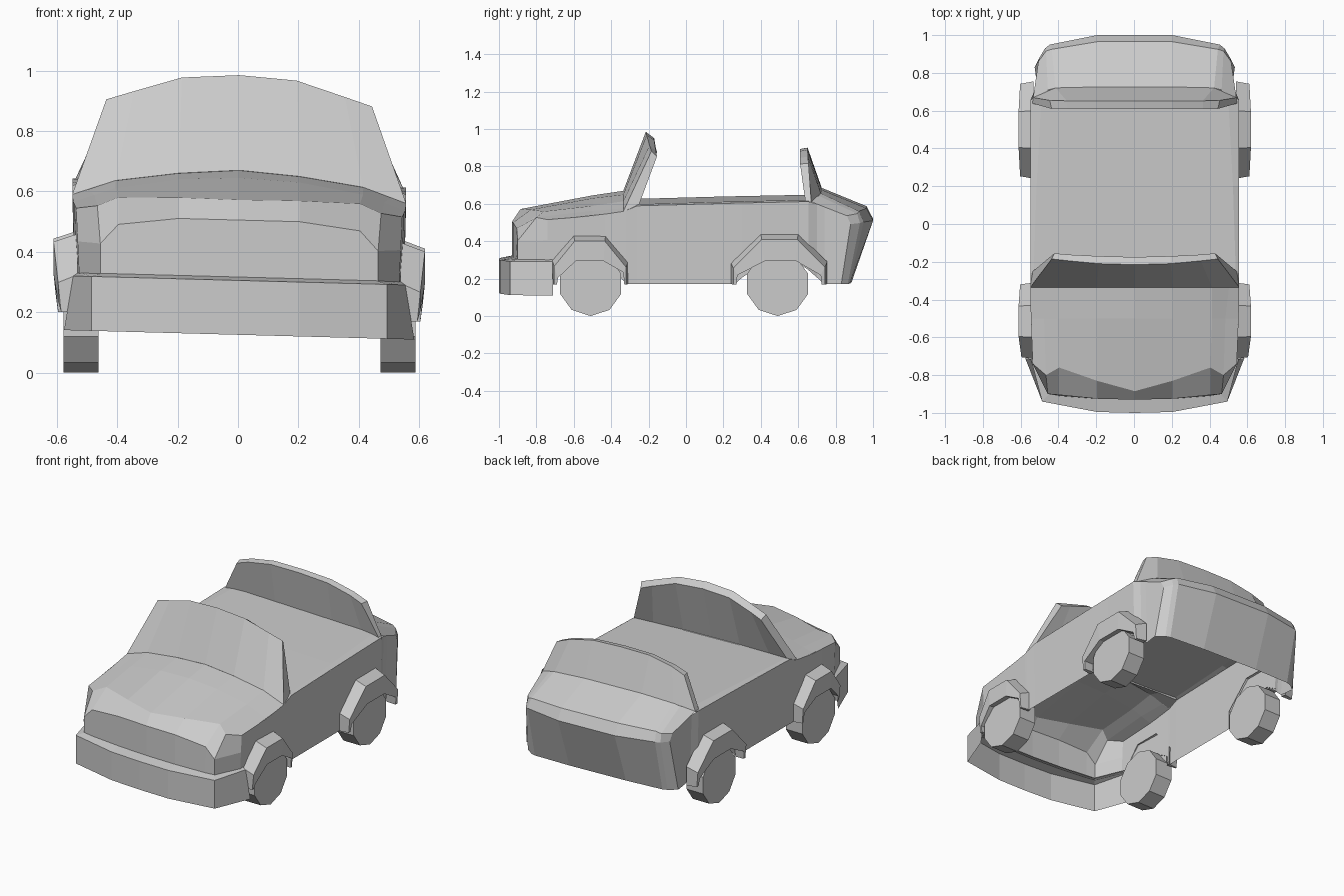
import bpy, bmesh, math

if "Cube" in bpy.data.objects:
    bpy.data.objects.remove(bpy.data.objects["Cube"])

grey = bpy.data.materials.new("light_grey")
grey.diffuse_color = (0.6, 0.6, 0.6, 1)
grey.use_nodes = True
grey.node_tree.nodes["Principled BSDF"].inputs["Base Color"].default_value = grey.diffuse_color


def finish(name, bm, lean=True):
    """Weld, orient and lean the part slightly, then link it to the scene."""
    bmesh.ops.remove_doubles(bm, verts=bm.verts, dist=0.0005)
    bmesh.ops.recalc_face_normals(bm, faces=bm.faces)
    if lean:
        for v in bm.verts:
            v.co.z -= 0.027 * v.co.x
            v.co.x += 0.004
    me = bpy.data.meshes.new(name)
    bm.to_mesh(me)
    bm.free()
    me.materials.append(grey)
    ob = bpy.data.objects.new(name, me)
    bpy.context.collection.objects.link(ob)
    return ob


def poly(bm, pts, mirror=True):
    """Add a face, and its twin across the centre line."""
    for s in ((1, -1) if mirror else (1,)):
        bm.faces.new([bm.verts.new((s * x, y, z)) for x, y, z in pts])


def grid(bm, rows, closed=False):
    """Mirrored quads between successive rows of points."""
    pairs = list(zip(rows, rows[1:]))
    if closed:
        pairs.append((rows[-1], rows[0]))
    for a, b in pairs:
        for i in range(len(a) - 1):
            poly(bm, [a[i], a[i + 1], b[i + 1], b[i]])


def interp(pts, y):
    """Point on a line of (x, y, z) points at a given y."""
    for a, b in zip(pts, pts[1:]):
        if a[1] <= y <= b[1]:
            t = (y - a[1]) / (b[1] - a[1])
            return tuple(p + t * (q - p) for p, q in zip(a, b))
    return pts[-1]


# Body skin: rows run from the grille over the bonnet, deck and boot
nose = [
    [(0, -.93, .31), (.2, -.925, .31), (.40, -.91, .31), (.46, -.90, .31), (.53, -.74, .31)],
    [(0, -.93, .505), (.2, -.925, .505), (.40, -.905, .48), (.46, -.90, .415), (.535, -.74, .42)],
    [(0, -.885, .572), (.2, -.83, .574), (.40, -.76, .57), (.47, -.80, .54), (.54, -.74, .53)],
    [(0, -.5, .645), (.2, -.5, .635), (.41, -.5, .60), (.48, -.5, .575), (.55, -.5, .55)],
    [(0, -.33, .67), (.2, -.33, .655), (.41, -.33, .625), (.50, -.33, .59), (.553, -.33, .575)],
]
deck = [[(x, y, z) for x in (0, .2, .41, xe)] + [(.552, y, z - .008)]
        for y, z, xe in ((-.26, .612, .535), (.2, .625, .52), (.655, .635, .495))]
boot = [
    [(0, .725, .68), (.2, .725, .68), (.42, .72, .668), (.46, .71, .655), (.538, .67, .625)],
    [(0, .965, .582), (.2, .965, .582), (.44, .925, .572), (.47, .915, .56), (.51, .86, .55)],
    [(0, 1.0, .515), (.2, 1.0, .515), (.45, .95, .515), (.475, .93, .51), (.505, .88, .505)],
    [(0, .885, .185), (.2, .885, .185), (.45, .875, .185), (.48, .865, .185), (.53, .83, .185)],
]
bm = bmesh.new()
grid(bm, nose + deck + boot)

# Side walls with wheel openings
shoulder = [r[-1] for r in nose[2:] + deck + boot[:2]]
sill = [(-.74, .31), (-.60, .31), (-.43, .31), (-.34, .21), (-.32, .185), (-.26, .185),
        (.26, .185), (.30, .22), (.42, .30), (.60, .30), (.655, .26), (.70, .22), (.74, .185)]
top = [interp(shoulder, y) for y, z in sill]
low = [(t[0] - .01, y, z) for t, (y, z) in zip(top, sill)]
grid(bm, [top, low])
poly(bm, [top[-1], boot[1][-1], boot[2][-1], boot[3][-1], low[-1]])
finish("body", bm)


def screen(name, front_base, front_top, back_top, back_base):
    bm = bmesh.new()
    rows = [front_base, front_top, back_top, back_base]
    grid(bm, rows, closed=True)
    poly(bm, [r[-1] for r in rows])
    finish(name, bm)


screen("windscreen",
       [(0, -.335, .67), (.2, -.335, .655), (.41, -.335, .625), (.553, -.335, .575)],
       [(0, -.215, .985), (.19, -.21, .972), (.35, -.195, .922), (.44, -.185, .893)],
       [(0, -.175, .955), (.19, -.17, .945), (.35, -.162, .892), (.425, -.155, .865)],
       [(0, -.265, .605), (.2, -.265, .605), (.41, -.26, .605), (.545, -.255, .60)])
screen("rear_screen",
       [(0, .655, .625), (.2, .655, .625), (.41, .655, .625), (.548, .64, .615)],
       [(0, .61, .893), (.2, .61, .887), (.36, .61, .855), (.44, .61, .825)],
       [(0, .65, .90), (.2, .65, .895), (.36, .652, .862), (.45, .655, .828)],
       [(0, .727, .676), (.2, .727, .676), (.42, .722, .664), (.54, .67, .622)])

# Front bumper, open underneath
bm = bmesh.new()
outer = [(0, -1.0), (.2, -.995), (.49, -.94), (.55, -.715)]
inner = [(0, -.92), (.2, -.915), (.45, -.895), (.53, -.715)]
bottom = [(x, y, .125) for x, y in outer[:3]] + [(.58, -.71, .125)]
grid(bm, [bottom,
          [(x, y, .305) for x, y in outer],
          [(x, y, .318) for x, y in inner]])
finish("front_bumper", bm)

# Wheel-arch flares: (outer y, outer z, inner y, inner z, outermost x)
front_arch = [(-.715, .185, -.69, .185, .59), (-.715, .31, -.685, .22, .60),
              (-.60, .445, -.59, .31, .615), (-.43, .445, -.44, .31, .615),
              (-.31, .305, -.335, .25, .607), (-.31, .185, -.33, .185, .60)]
rear_arch = [(.24, .185, .27, .185, .60), (.24, .30, .275, .235, .607),
             (.40, .455, .42, .31, .615), (.60, .455, .59, .31, .615),
             (.755, .305, .72, .235, .607), (.755, .185, .725, .185, .60)]
for name, arch in (("front_arches", front_arch), ("rear_arches", rear_arch)):
    bm = bmesh.new()
    mid = (arch[0][0] + arch[-1][0]) / 2
    strips = []
    for yo, zo, yi, zi, x in arch:
        yc = mid + (yo - mid) * .95
        zc = zo - (.028 if zo > .2 else 0)
        strips.append([(.535, yo, zo), (x, yc, zc), (x, yi, zi), (.535, yi, zi)])
    grid(bm, strips)
    poly(bm, strips[0])
    poly(bm, strips[-1])
    finish(name, bm)

# Wheels: plain ten-sided drums
for end, y, z, r in (("front", -.51, .168, .172), ("rear", .49, .178, .172)):
    for side, x in (("left", -.52), ("right", .53)):
        bm = bmesh.new()
        rings = []
        for dx in (-.058, .058):
            rings.append([(x + dx, y + r * math.cos(a), z + r * math.sin(a))
                          for a in (math.radians(36 * k + 18) for k in range(10))])
        for k in range(10):
            n = (k + 1) % 10
            poly(bm, [rings[0][k], rings[0][n], rings[1][n], rings[1][k]], False)
        for ring in rings:
            poly(bm, ring, False)
        low_z = min(v.co.z for v in bm.verts)
        for v in bm.verts:
            v.co.z -= low_z
        finish(f"{end}_{side}_wheel", bm, lean=False)
